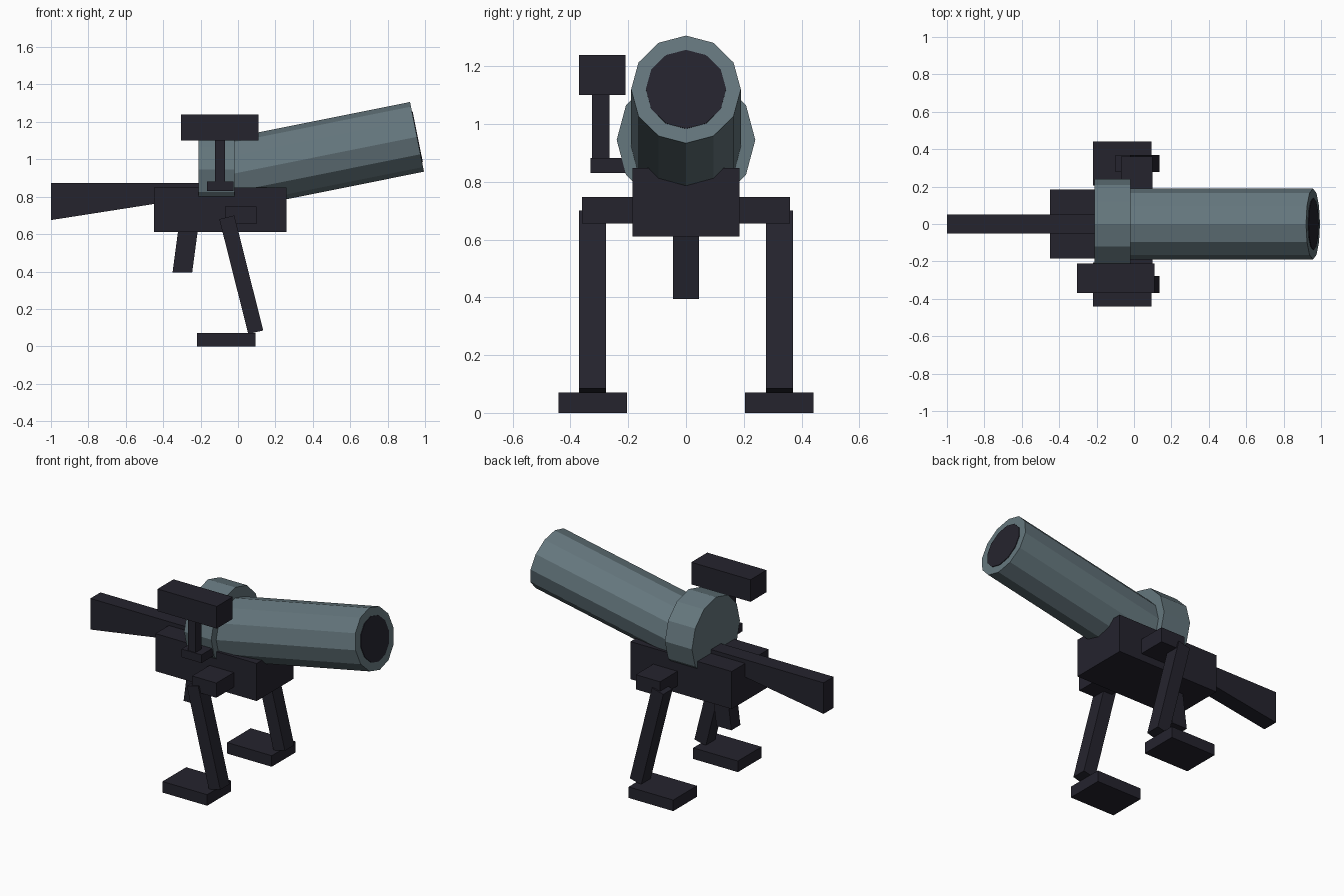
import bpy, bmesh, math
from mathutils import Vector

if "Cube" in bpy.data.objects:
    bpy.data.objects.remove(bpy.data.objects["Cube"])


def material(name, rgb):
    m = bpy.data.materials.new(name)
    m.diffuse_color = (*rgb, 1)
    m.use_nodes = True
    m.node_tree.nodes["Principled BSDF"].inputs["Base Color"].default_value = m.diffuse_color
    return m


DARK = material("dark gunmetal", (0.018, 0.017, 0.027))
SLATE = material("slate grey", (0.13, 0.184, 0.207))


def finish(name, bm, mat):
    bmesh.ops.recalc_face_normals(bm, faces=bm.faces)
    me = bpy.data.meshes.new(name)
    bm.to_mesh(me)
    bm.free()
    me.materials.append(mat)
    ob = bpy.data.objects.new(name, me)
    bpy.context.collection.objects.link(ob)
    return ob


def prism(name, profile, y0, y1, mat=DARK):
    """Extrude an x-z profile from y0 to y1."""
    bm = bmesh.new()
    face = bm.faces.new([bm.verts.new((x, y0, z)) for x, z in profile])
    out = bmesh.ops.extrude_face_region(bm, geom=[face])
    verts = [g for g in out["geom"] if isinstance(g, bmesh.types.BMVert)]
    bmesh.ops.translate(bm, verts=verts, vec=(0, y1 - y0, 0))
    return finish(name, bm, mat)


def box(name, x0, x1, y0, y1, z0, z1):
    return prism(name, [(x0, z0), (x1, z0), (x1, z1), (x0, z1)], y0, y1)


def tube(name, start, end, radius, mat, inner=None):
    """Twelve-sided cylinder in the x-z plane with a corner at the top.
    With inner set, its front end is an open ring around a shallow bore."""
    start, end = Vector(start), Vector(end)
    axis = (end - start).normalized()
    up = Vector((-axis.z, 0, axis.x))
    side = Vector((0, 1, 0))
    bm = bmesh.new()

    def ring(c, r):
        return [bm.verts.new(c + r * (math.cos(a) * up + math.sin(a) * side))
                for a in (i * math.tau / 12 for i in range(12))]

    rings = [ring(start, radius), ring(end, radius)]
    if inner:
        rings.append(ring(end, inner))
    for a, b in zip(rings, rings[1:]):
        for i in range(12):
            j = (i + 1) % 12
            bm.faces.new((a[i], a[j], b[j], b[i]))
    bm.faces.new(rings[0])
    bm.faces.new(rings[-1])
    return finish(name, bm, mat)


# Barrel, dark muzzle plate and rear collar
rear, muzzle = Vector((-0.1, 0, 0.908)), Vector((0.957, 0, 1.12))
direction = (muzzle - rear).normalized()
tube("barrel", rear, muzzle, 0.19, SLATE, inner=0.14)
tube("bore", muzzle - direction * 0.002, muzzle + direction * 0.004, 0.139, DARK)
tube("collar", (-0.21, 0, 0.945), (-0.02, 0, 0.945), 0.24, SLATE)

# Receiver, stock and grip
box("receiver", -0.45, 0.26, -0.185, 0.185, 0.61, 0.848)
prism("stock", [(-1, 0.675), (-0.2, 0.80), (-0.2, 0.872), (-1, 0.872)], -0.05, 0.05)
prism("grip", [(-0.35, 0.395), (-0.245, 0.395), (-0.215, 0.62), (-0.32, 0.62)],
      -0.045, 0.045)

# Sight on its post and bracket
box("sight", -0.305, 0.11, -0.37, -0.21, 1.10, 1.24)
box("sight_post", -0.122, -0.07, -0.325, -0.265, 0.87, 1.11)
box("sight_bracket", -0.165, -0.025, -0.33, -0.19, 0.83, 0.882)

# Mirrored legs with hips and feet
for s, label in ((-1, "right"), (1, "left")):
    box("hip_" + label, -0.07, 0.10, s * 0.17, s * 0.36, 0.655, 0.748)
    prism("leg_" + label,
          [(-0.10, 0.68), (0.055, 0.066), (0.135, 0.085), (-0.02, 0.70)],
          s * 0.277, s * 0.37)
    box("foot_" + label, -0.22, 0.093, s * 0.205, s * 0.442, 0, 0.07)
